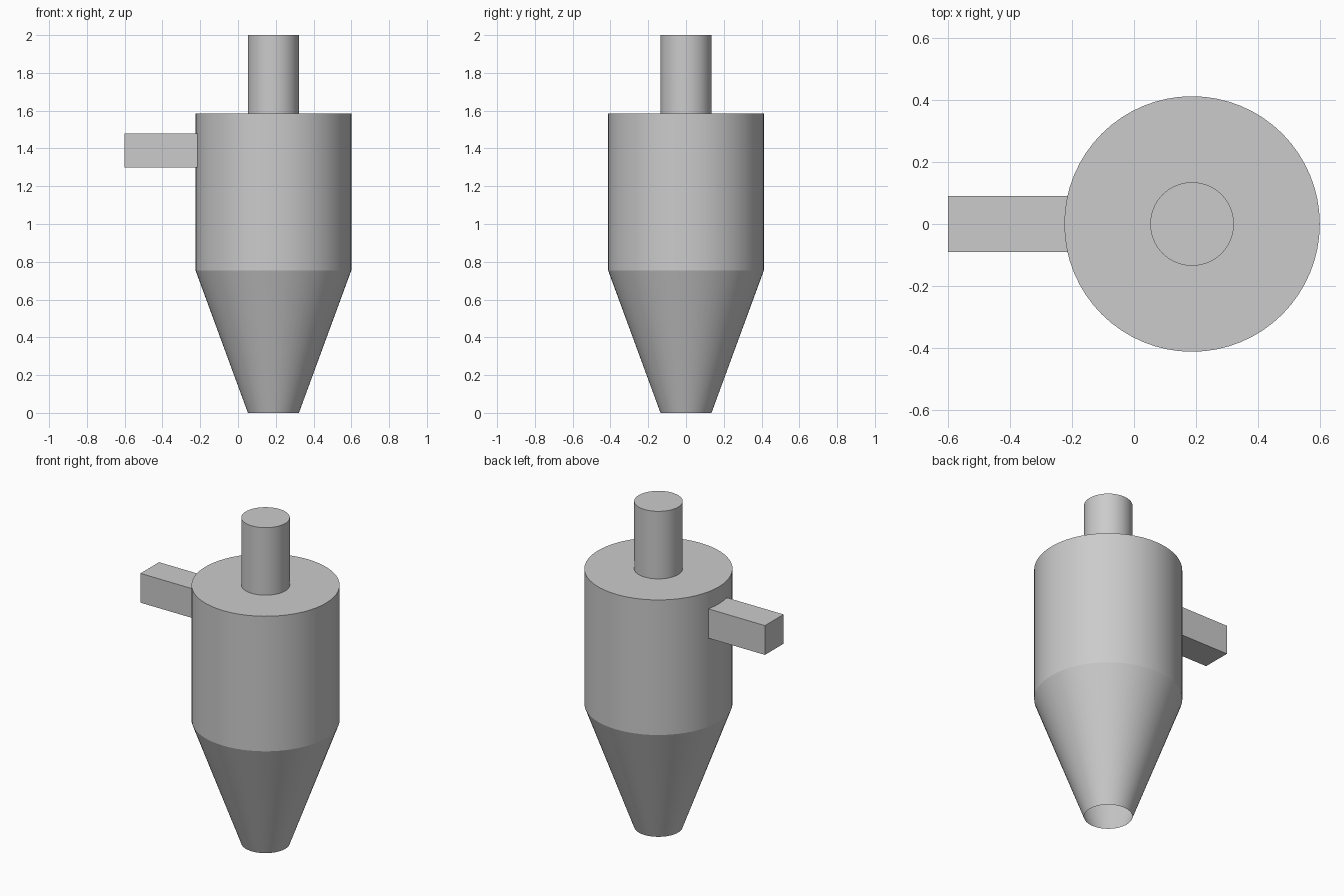
import bpy
import bmesh
from math import radians
from mathutils import Matrix

cube = bpy.data.objects.get("Cube")
if cube:
    bpy.data.objects.remove(cube, do_unlink=True)

AXIS_X = 0.1875
BODY_R = 0.4125
PIPE_R = 0.135
CONE_TOP, BODY_TOP, PIPE_TOP = 0.755, 1.585, 2.0
SEGMENTS = 64

grey = bpy.data.materials.new("plain grey")
grey.use_nodes = True
colour = (0.6, 0.6, 0.6, 1)
grey.diffuse_color = colour
grey.node_tree.nodes["Principled BSDF"].inputs["Base Color"].default_value = colour


def finish(name, bm, smooth=True):
    bmesh.ops.recalc_face_normals(bm, faces=bm.faces[:])
    mesh = bpy.data.meshes.new(name)
    bm.to_mesh(mesh)
    bm.free()
    mesh.materials.append(grey)
    obj = bpy.data.objects.new(name, mesh)
    bpy.context.collection.objects.link(obj)
    if smooth:
        bpy.ops.object.select_all(action="DESELECT")
        obj.select_set(True)
        bpy.context.view_layer.objects.active = obj
        bpy.ops.object.shade_smooth_by_angle(angle=radians(15))
    return obj


def round_part(name, sections, cap_top=True):
    """Stack of (radius, height) rings on the vessel axis, open at the bottom."""
    bm = bmesh.new()
    rings = []
    for radius, z in sections:
        ring = bmesh.ops.create_circle(
            bm, segments=SEGMENTS, radius=radius,
            matrix=Matrix.Translation((AXIS_X, 0, z)))
        rings.append(ring["verts"])
    for low, high in zip(rings, rings[1:]):
        for i in range(SEGMENTS):
            j = (i + 1) % SEGMENTS
            bm.faces.new((low[i], low[j], high[j], high[i]))
    if cap_top:
        bm.faces.new(rings[-1])
    return finish(name, bm)


# Vessel: open-bottomed cone below a closed drum
round_part("cone_and_drum",
           [(PIPE_R, 0), (BODY_R, CONE_TOP), (BODY_R, BODY_TOP)])

# Outlet pipe standing on the drum lid
round_part("outlet_pipe", [(PIPE_R, BODY_TOP), (PIPE_R, PIPE_TOP)])

# Square inlet duct, its inner end buried in the drum wall
bm = bmesh.new()
bmesh.ops.create_cube(bm, size=1, matrix=Matrix.Translation((-0.4, 0, 1.39))
                      @ Matrix.Diagonal((0.4, 0.18, 0.18, 1)))
finish("inlet_duct", bm, smooth=False)
